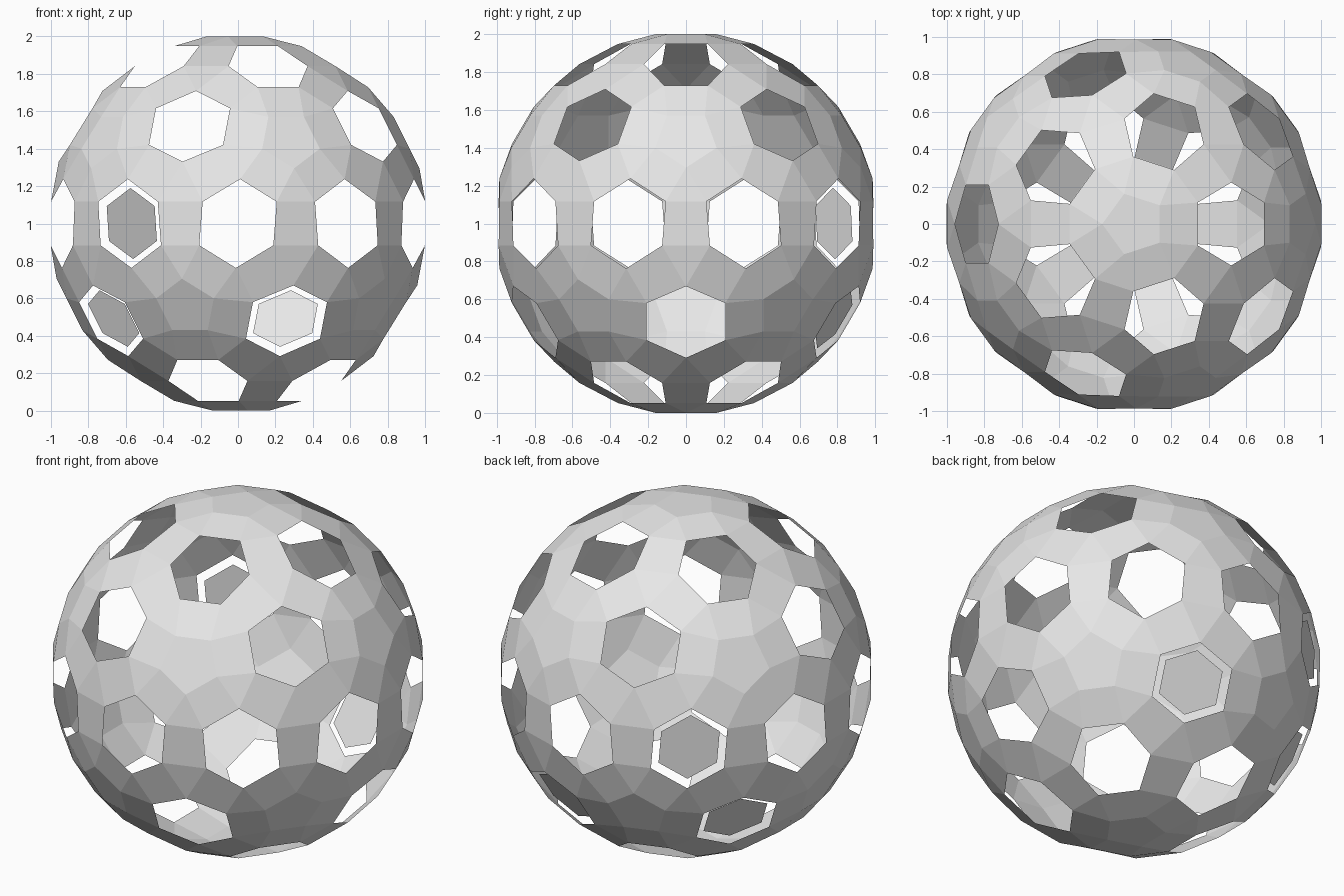
import bpy, bmesh, math
from itertools import combinations
from mathutils import Vector

if "Cube" in bpy.data.objects:
    bpy.data.objects.remove(bpy.data.objects["Cube"])

R = 1.014                      # radius of the sphere all corners lie on
CENTRE = Vector((0, 0, 1))

grey = bpy.data.materials.new("light_grey")
grey.diffuse_color = (0.8, 0.8, 0.8, 1)
grey.use_nodes = True
grey.node_tree.nodes["Principled BSDF"].inputs["Base Color"].default_value = grey.diffuse_color


def polar(az, el):
    a, e = math.radians(az), math.radians(el)
    return Vector((math.cos(e) * math.cos(a), math.cos(e) * math.sin(a), math.sin(e)))


def on_sphere(axis, offset):
    return axis * math.sqrt(R * R - offset.length_squared) + offset


def hexagon(axis, u, v):
    pts = [(0.222, 0), (0.115, 0.208), (-0.115, 0.208),
           (-0.222, 0), (-0.115, -0.208), (0.115, -0.208)]
    return [on_sphere(axis, u * x + v * y) for x, y in pts]


def add_object(name, bm):
    mesh = bpy.data.meshes.new(name)
    bm.to_mesh(mesh)
    bm.free()
    mesh.materials.append(grey)
    obj = bpy.data.objects.new(name, mesh)
    obj.location = CENTRE
    bpy.context.collection.objects.link(obj)
    return obj


# Twelve pentagon axes, one pointing straight up
el = math.degrees(math.atan(0.5))
axes = [polar(0, 90), polar(0, -90)]
axes += [polar(72 * k, el) for k in range(5)]
axes += [polar(36 + 72 * k, -el) for k in range(5)]


def near(a, b):
    return a.dot(b) > 0.4


# Thirty hexagonal openings, one between each pair of neighbouring axes
holes = []
for a, b in combinations(axes, 2):
    if near(a, b):
        axis, v = (a + b).normalized(), (a - b).normalized()
        holes.append((axis, hexagon(axis, axis.cross(v), v)))

# Lattice shell: hull of all corners, with the hexagons opened
bm = bmesh.new()
owner = {}
for i, (axis, pts) in enumerate(holes):
    for p in pts:
        owner[bm.verts.new(p)] = i
for a, b, c in combinations(axes, 3):
    if near(a, b) and near(b, c) and near(a, c):
        mid = a + b + c
        for p in (a, b, c):
            side = (mid - p * mid.dot(p)).normalized()
            owner[bm.verts.new(on_sphere(p, side * 0.17))] = -1
bmesh.ops.convex_hull(bm, input=bm.verts[:])
opened = [f for f in bm.faces
          if len({owner[v] for v in f.verts}) == 1 and owner[f.verts[0]] >= 0]
bmesh.ops.delete(bm, geom=opened, context='FACES')
bmesh.ops.dissolve_limit(bm, angle_limit=math.radians(0.5),
                         verts=bm.verts[:], edges=bm.edges[:])
bmesh.ops.recalc_face_normals(bm, faces=bm.faces[:])
if sum(f.normal.dot(f.calc_center_median()) for f in bm.faces) < 0:
    bmesh.ops.reverse_faces(bm, faces=bm.faces[:])
add_object("lattice_shell", bm)

# Three smaller hexagonal panels set slightly inside their openings
for n, (az, lat) in enumerate([(126, 0), (144, -31.72), (72, -31.72)]):
    target = polar(az, lat)
    axis, pts = max(holes, key=lambda h: h[0].dot(target))
    bm = bmesh.new()
    verts = [bm.verts.new(axis * 0.966 + (p - axis * p.dot(axis)) * 0.8) for p in pts]
    face = bm.faces.new(verts)
    face.normal_update()
    if face.normal.dot(axis) < 0:
        face.normal_flip()
    add_object("hexagon_panel_%d" % (n + 1), bm)
